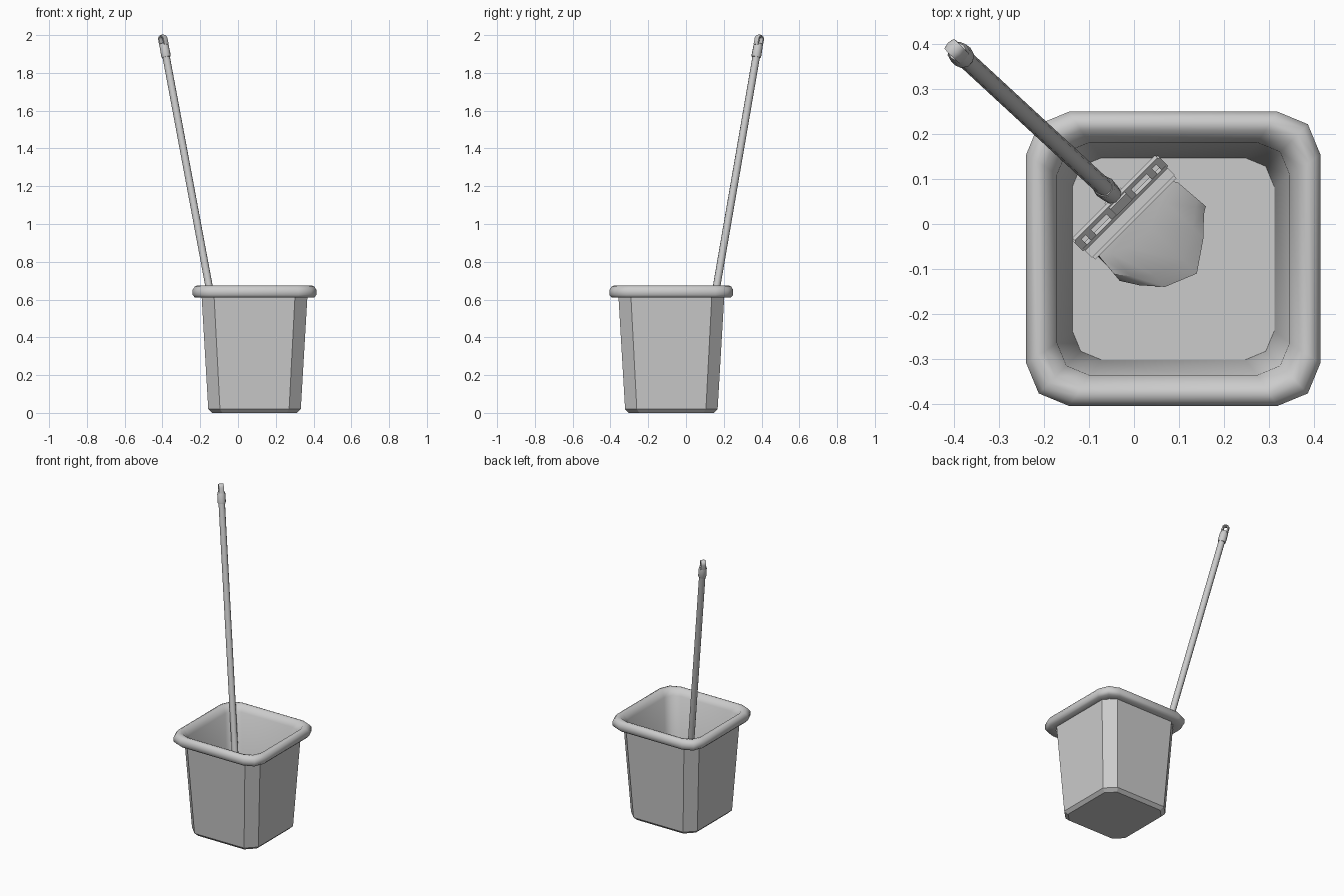
import bpy, bmesh, math
from mathutils import Vector, Matrix

if "Cube" in bpy.data.objects:
    bpy.data.objects.remove(bpy.data.objects["Cube"])

CX, CY = 0.0875, -0.0775          # bucket centre
R45 = math.sqrt(0.5)
# mop frame axes: local x along the clamp, local y towards the cloth
MOP = Matrix(((R45, R45, 0, 0), (R45, -R45, 0, 0), (0, 0, 1, 0), (0, 0, 0, 1)))


def finish(name, bm, angle=None):
    bmesh.ops.recalc_face_normals(bm, faces=bm.faces)
    me = bpy.data.meshes.new(name)
    bm.to_mesh(me)
    bm.free()
    ob = bpy.data.objects.new(name, me)
    bpy.context.collection.objects.link(ob)
    if angle:
        bpy.ops.object.select_all(action='DESELECT')
        ob.select_set(True)
        bpy.context.view_layer.objects.active = ob
        bpy.ops.object.shade_smooth_by_angle(angle=math.radians(angle))
    return ob


def loft(name, rings, caps=(True, True), angle=None):
    bm = bmesh.new()
    loops = [[bm.verts.new(p) for p in r] for r in rings]
    n = len(loops[0])
    for a, b in zip(loops, loops[1:]):
        for i in range(n):
            bm.faces.new((a[i], a[(i + 1) % n], b[(i + 1) % n], b[i]))
    if caps[0]:
        bm.faces.new(loops[0])
    if caps[1]:
        bm.faces.new(loops[-1])
    return finish(name, bm, angle)


def square_ring(h, r, z, seg):
    """Rounded square outline with seg faces per corner."""
    pts = []
    for q in range(4):
        for i in range(seg + 1):
            a = math.pi / 2 * (q + i / seg)
            sx, sy = [(1, 1), (-1, 1), (-1, -1), (1, -1)][q]
            pts.append((CX + sx * (h - r) + r * math.cos(a),
                        CY + sy * (h - r) + r * math.sin(a), z))
    return pts


def lathe(name, start, axis, profile, n=10):
    q = Vector(axis).to_track_quat('Z', 'Y')
    rings = [[Vector(start) + q @ Vector((r * math.cos(2 * math.pi * i / n),
              r * math.sin(2 * math.pi * i / n), t)) for i in range(n)]
             for r, t in profile]
    return loft(name, rings, angle=40)


def box(name, centre, size, tilt=0.0):
    bm = bmesh.new()
    m = (MOP @ Matrix.Translation(centre) @ Matrix.Rotation(tilt, 4, 'X')
         @ Matrix.Diagonal((*size, 1)))
    bmesh.ops.create_cube(bm, size=1, matrix=m)
    return finish(name, bm)


# Bucket outside: chamfered square tub
loft("bucket_body", [square_ring(h, r, z, 1) for h, r, z in
     [(0.225, 0.055, 0), (0.245, 0.062, 0.02), (0.28, 0.066, 0.615)]],
     caps=(True, False))

# Rim rolled over into the inner wall and floor
loft("bucket_rim_and_inside", [square_ring(h, r, z, 2) for h, r, z in
     [(0.272, 0.066, 0.61), (0.315, 0.09, 0.61), (0.3275, 0.095, 0.624),
      (0.3275, 0.095, 0.652), (0.317, 0.092, 0.668), (0.303, 0.088, 0.675),
      (0.286, 0.08, 0.67), (0.259, 0.072, 0.635), (0.225, 0.065, 0.025)]],
     caps=(False, True), angle=50)

# Handle with lower socket and upper grip
foot, top = Vector((-0.045, 0.062, 0.09)), Vector((-0.398, 0.388, 1.98))
axis = (top - foot).normalized()
L = (top - foot).length
lathe("handle_pole", foot, axis, [(0.02, 0.05), (0.02, L - 0.09)])
lathe("handle_socket", foot, axis, [(0.014, 0), (0.022, 0.03), (0.025, 0.12), (0.022, 0.13)])
lathe("handle_grip", foot, axis, [(0.024, L - 0.10), (0.026, L - 0.09),
                                  (0.025, L - 0.04), (0.02, L - 0.025)])

# Hanging loop: flattened arch on top of the grip
rings = []
u = Vector((R45, R45, 0))
side = axis.cross(u).normalized()
for k in range(9):
    a = math.pi * (k - 1) / 6
    if k == 0:
        d, out = Vector((0.016, -0.035)), Vector((1, 0))
    elif k == 8:
        d, out = Vector((-0.016, -0.035)), Vector((-1, 0))
    else:
        out = Vector((math.cos(a), math.sin(a)))
        d = out * 0.016
    c = top + axis * d.y + side * d.x
    o = axis * out.y + side * out.x
    rings.append([c + o * 0.0075 * math.cos(t) + u * 0.018 * math.sin(t)
                  for t in [math.pi / 3 * j for j in range(6)]])
loft("hanging_loop", rings, angle=50)

# Clamp: slotted back frame made of rails and ribs, plus the front bar
TILT = -0.7
for name, y, z in (("clamp_top_rail", -0.067, 0.118), ("clamp_bottom_rail", -0.041, 0.096)):
    box(name, (0.011, y, z), (0.26, 0.011, 0.012), TILT)
for x in (-0.115, -0.085, -0.02, 0.0, 0.022, 0.042, 0.107, 0.137):
    box("clamp_rib", (x, -0.054, 0.107), (0.016, 0.034, 0.01), TILT)
box("clamp_hub", (0.011, -0.06, 0.11), (0.05, 0.025, 0.03), TILT)
box("clamp_front_bar", (0.011, -0.024, 0.092), (0.26, 0.022, 0.02))
box("clamp_lip", (0.011, -0.01, 0.085), (0.256, 0.01, 0.02))

# Cloth: gathered at the clamp, fanning out over the bucket floor
outline = [(0.128, -0.03), (0.132, 0.03), (0.141, 0.085), (0.125, 0.095),
           (0.088, 0.131), (0.021, 0.177), (-0.05, 0.148), (-0.088, 0.105),
           (-0.112, 0.067), (-0.108, 0.02), (-0.108, -0.03)]


def cloth_ring(f, z0, z1):
    out = []
    for i, (x, y) in enumerate(outline):
        yy = -0.03 + (y + 0.03) * f
        xx = 0.011 + (x - 0.011) * (0.93 + 0.07 * f)
        out.append(MOP @ Vector((xx, yy, z0 + (z1 - z0) * (yy + 0.03) / 0.2)))
    return out


loft("mop_cloth", [cloth_ring(1, 0.026, 0.026), cloth_ring(1, 0.05, 0.035),
                   cloth_ring(0.8, 0.085, 0.045), cloth_ring(0.3, 0.09, 0.06)],
     angle=40)
